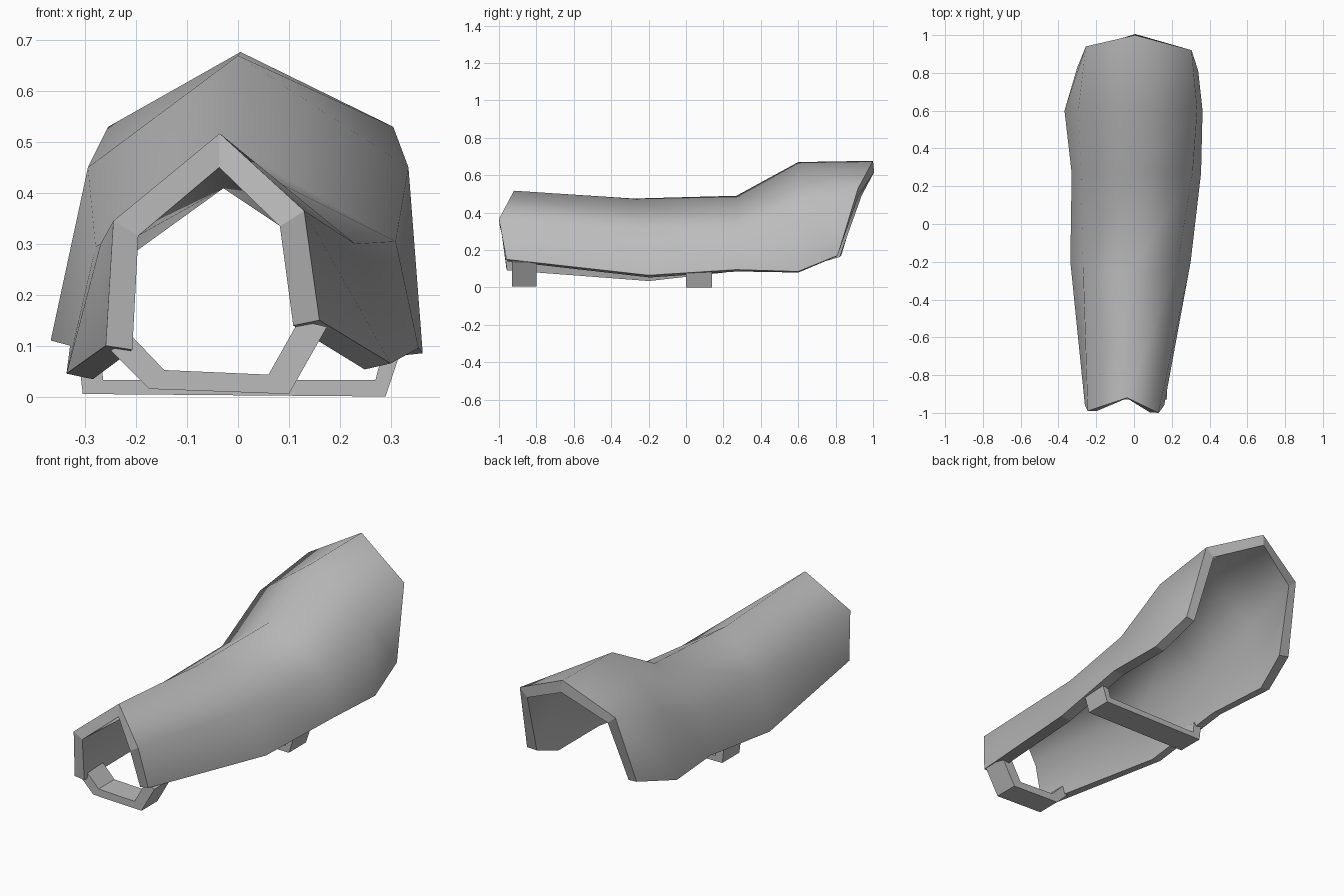
import bpy, bmesh
from mathutils import Vector

if "Cube" in bpy.data.objects:
    bpy.data.objects.remove(bpy.data.objects["Cube"], do_unlink=True)

grey = bpy.data.materials.new("plain grey")
grey.use_nodes = True
grey.diffuse_color = (0.5, 0.5, 0.5, 1)
grey.node_tree.nodes["Principled BSDF"].inputs["Base Color"].default_value = (0.5, 0.5, 0.5, 1)


def finish(bm, name):
    bmesh.ops.recalc_face_normals(bm, faces=bm.faces)
    mesh = bpy.data.meshes.new(name)
    bm.to_mesh(mesh)
    bm.free()
    mesh.materials.append(grey)
    ob = bpy.data.objects.new(name, mesh)
    bpy.context.scene.collection.objects.link(ob)
    return ob


def guard_shell(name, sections, thickness):
    """Skin five-point arches into an open trough and give it an inner wall."""
    bm = bmesh.new()
    outer = [[bm.verts.new(p) for p in s] for s in sections]
    rows, cols = len(outer), len(outer[0])
    for i in range(rows - 1):
        for j in range(cols - 1):
            bm.faces.new((outer[i][j], outer[i][j + 1], outer[i + 1][j + 1], outer[i + 1][j]))
    bm.normal_update()
    # make sure the offset goes towards the middle of the arch
    sign = 1 if outer[1][2].normal.z > 0 else -1
    places = [[v.co - sign * v.normal * thickness * v.calc_shell_factor() for v in r] for r in outer]
    inner = [[bm.verts.new(p) for p in r] for r in places]
    for i in range(rows - 1):
        for j in range(cols - 1):
            bm.faces.new((inner[i][j], inner[i + 1][j], inner[i + 1][j + 1], inner[i][j + 1]))
    for f in bm.faces:
        f.smooth = True
    # flat rim all the way round the opening
    loop = [(0, j) for j in range(cols)] + [(i, cols - 1) for i in range(1, rows)]
    loop += [(rows - 1, j) for j in range(cols - 2, -1, -1)] + [(i, 0) for i in range(rows - 2, 0, -1)]
    for (a, b), (c, d) in zip(loop, loop[1:] + loop[:1]):
        rim = bm.faces.new((outer[a][b], outer[c][d], inner[c][d], inner[a][b]))
        for e in rim.edges:
            e.smooth = False
    return finish(bm, name)


def strap(name, outer, inner, y0, y1):
    """Extrude a bent band, given by its outer and inner lines, along y."""
    bm = bmesh.new()
    rings = [[[bm.verts.new((x, y, z)) for x, z in line] for line in (outer, inner)] for y in (y0, y1)]
    (fo, fi), (bo, bi) = rings
    n = len(outer)
    for k in range(n - 1):
        for p, q in ((fo, fi), (bi, bo), (bo, fo), (fi, bi)):
            bm.faces.new((p[k], p[k + 1], q[k + 1], q[k]))
    for k in (0, n - 1):
        bm.faces.new((fo[k], fi[k], bi[k], bo[k]))
    return finish(bm, name)


# each arch: right edge, right shoulder, ridge, left shoulder, left edge
arches = [
    [(-.26, -.96, .10), (-.245, -.99, .345), (-.036, -.92, .517), (.13, -1, .365), (.16, -.96, .15)],
    [(-.337, -.2, .045), (-.27, -.22, .30), (-.03, -.28, .475), (.23, -.22, .30), (.30, -.2, .065)],
    [(-.33, .27, .10), (-.28, .27, .295), (-.01, .27, .49), (.31, .27, .305), (.355, .27, .095)],
    [(-.368, .6, .11), (-.295, .6, .45), (0, .6, .67), (.335, .6, .45), (.363, .6, .085)],
    [(-.30, .83, .17), (-.255, .94, .53), (.005, 1, .677), (.305, .92, .53), (.34, .81, .17)],
]
guard_shell("arm_guard_shell", arches, 0.053)

# straps closing the open underside
strap("front_strap",
      [(-.25, .09), (-.175, .015), (.10, .005), (.175, .137)],
      [(-.21, .12), (-.145, .052), (.06, .043), (.12, .15)], -.93, -.80)
strap("middle_strap",
      [(-.315, .09), (-.305, .005), (.29, 0), (.32, .09)],
      [(-.27, .09), (-.265, .032), (.27, .032), (.285, .09)], 0, .14)
